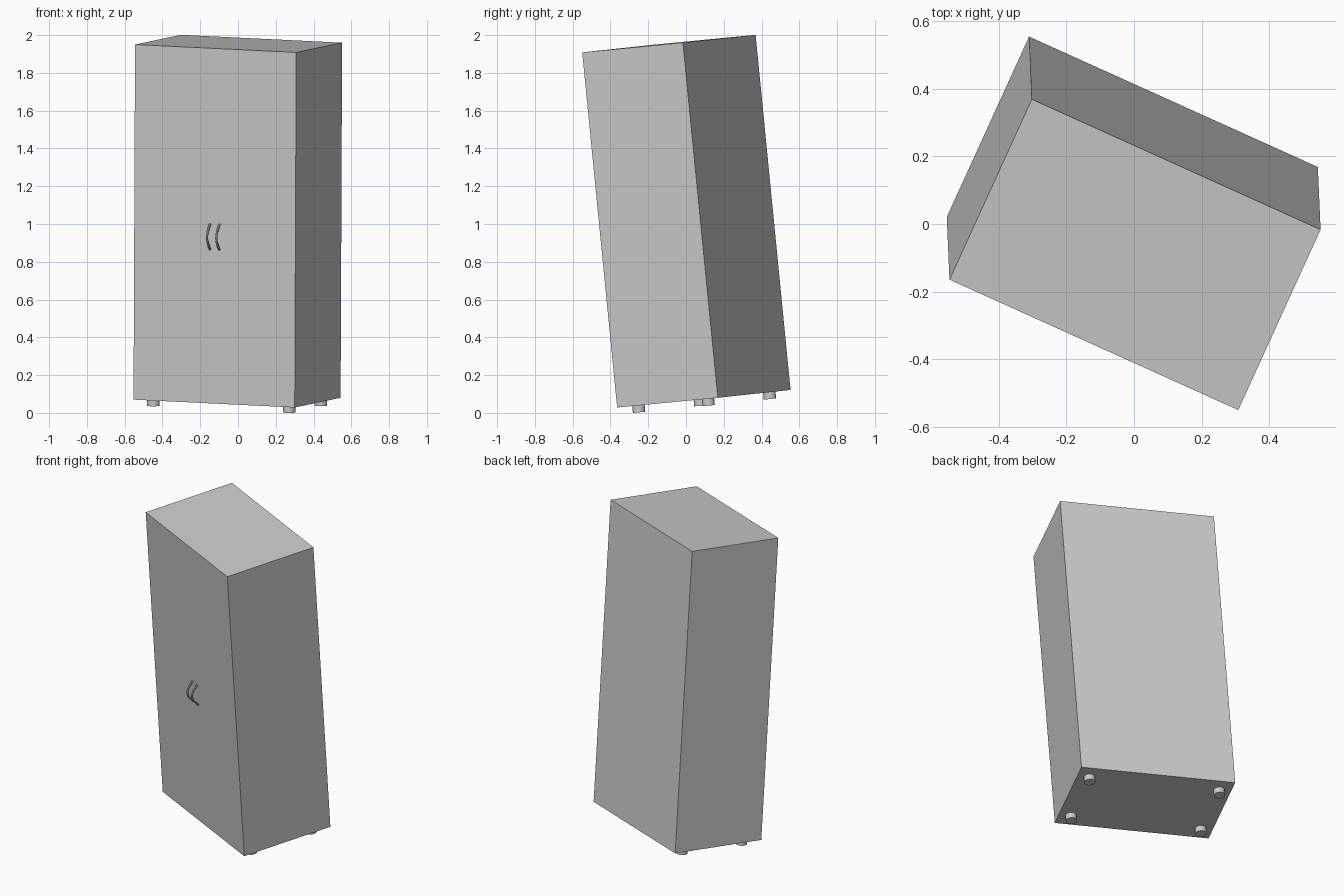
import bpy, math
from mathutils import Vector, Matrix

if "Cube" in bpy.data.objects:
    bpy.data.objects.remove(bpy.data.objects["Cube"])

W, D, H = 0.937, 0.588, 1.889          # cabinet body size
LEG_H, LEG_R = 0.037, 0.033

# Tilted, turned frame of the whole cabinet
z_axis = Vector((0.008, -0.185, 1.88)).normalized()
x_axis = Vector((0.853, -0.385, -0.042))
x_axis = (x_axis - z_axis * x_axis.dot(z_axis)).normalized()
y_axis = z_axis.cross(x_axis)
frame = Matrix((x_axis, y_axis, z_axis)).transposed().to_4x4()
frame.translation = (-0.001, 0.002, 1.015)


def place(obj, name, local):
    obj.name = name
    obj.matrix_world = frame @ local


# Body
bpy.ops.mesh.primitive_cube_add(size=1)
place(bpy.context.object, "cabinet_body", Matrix.Diagonal((W, D, H, 1)))

# Four round feet, inset from the corners
for sx, side in ((-1, "left"), (1, "right")):
    for sy, end in ((-1, "front"), (1, "back")):
        bpy.ops.mesh.primitive_cylinder_add(vertices=32, radius=LEG_R, depth=LEG_H)
        foot = bpy.context.object
        bpy.ops.object.shade_smooth_by_angle()
        place(foot, f"{end}_{side}_foot",
              Matrix.Translation((sx * 0.395, sy * 0.203, -H / 2 - LEG_H / 2)))

# Pair of bowed door handles
for sx, side in ((-1, "left"), (1, "right")):
    curve = bpy.data.curves.new(f"{side}_handle", "CURVE")
    curve.dimensions = "3D"
    curve.bevel_depth = 0.006
    curve.bevel_resolution = 3
    curve.use_fill_caps = True
    n = 17
    spline = curve.splines.new("POLY")
    spline.points.add(n - 1)
    for i, p in enumerate(spline.points):
        t = 2 * i / (n - 1) - 1
        p.co = (0, -0.04 * math.cos(t * math.pi / 2), 0.068 * t, 1)
    obj = bpy.data.objects.new(f"{side}_handle", curve)
    bpy.context.collection.objects.link(obj)
    bpy.ops.object.select_all(action="DESELECT")
    obj.select_set(True)
    bpy.context.view_layer.objects.active = obj
    bpy.ops.object.convert(target="MESH")
    obj = bpy.context.object
    bpy.ops.object.shade_smooth_by_angle()
    place(obj, f"{side}_handle", Matrix.Translation((sx * 0.027, -D / 2, -0.058)))
